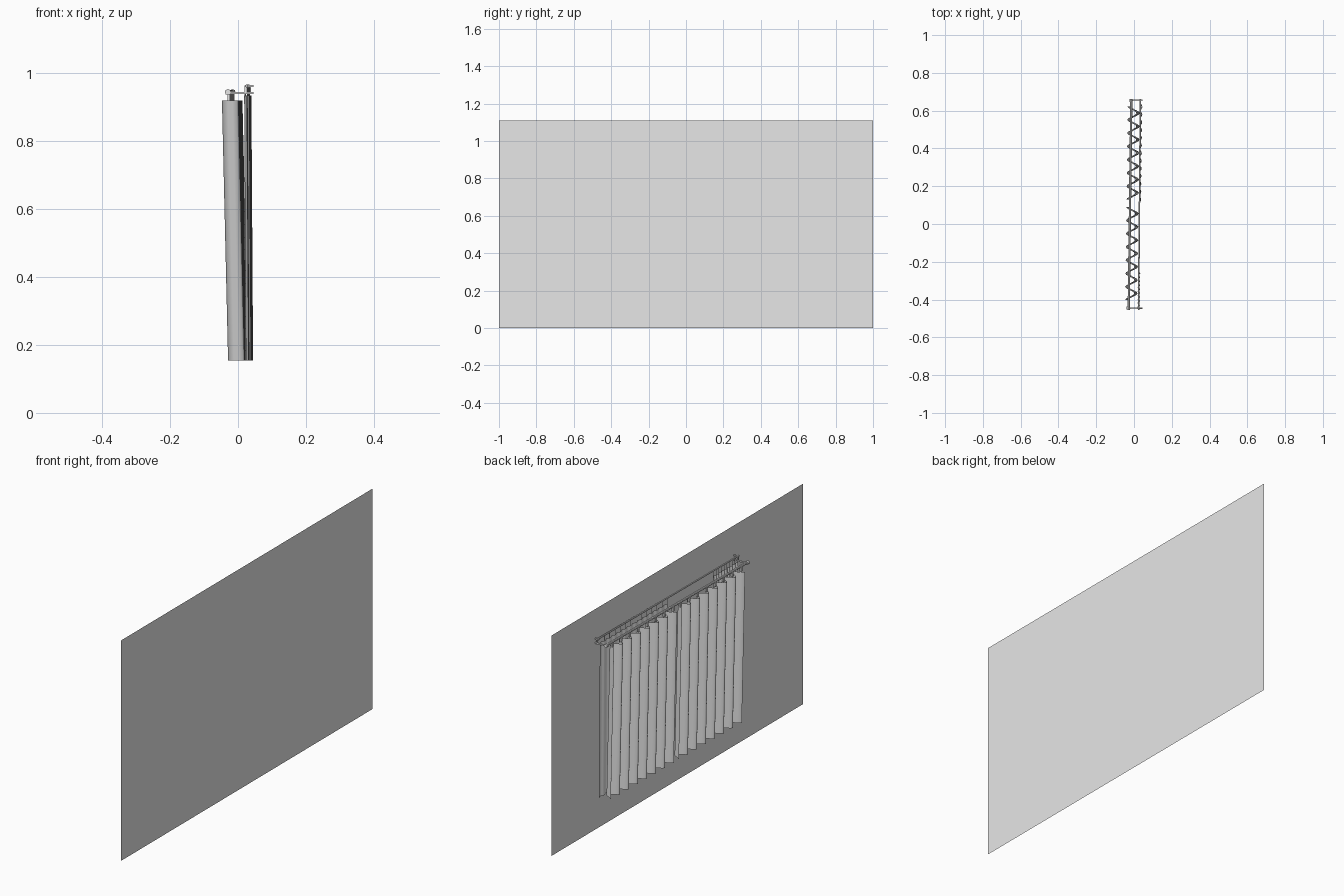
import bpy, bmesh, math
from mathutils import Vector

if "Cube" in bpy.data.objects:
    bpy.data.objects.remove(bpy.data.objects["Cube"])

grey = bpy.data.materials.new("light grey")
grey.diffuse_color = (0.8, 0.8, 0.8, 1)
grey.use_nodes = True
grey.node_tree.nodes["Principled BSDF"].inputs["Base Color"].default_value = grey.diffuse_color


def finish(bm, name, smooth=False):
    me = bpy.data.meshes.new(name)
    bm.to_mesh(me)
    bm.free()
    me.materials.append(grey)
    for p in me.polygons:
        p.use_smooth = smooth
    ob = bpy.data.objects.new(name, me)
    bpy.context.collection.objects.link(ob)
    return ob


def skew(y):
    """Sideways drift of the rails, which are not quite parallel to the wall."""
    return 0.0125 * (y - 0.1)


def rod(name, a, b, r, sides=8):
    a, b = Vector(a), Vector(b)
    bm = bmesh.new()
    bmesh.ops.create_cone(bm, cap_ends=True, segments=sides, radius1=r, radius2=r,
                          depth=(b - a).length)
    bm.transform(Vector((0, 0, 1)).rotation_difference(b - a).to_matrix().to_4x4())
    bmesh.ops.translate(bm, verts=bm.verts, vec=(a + b) / 2)
    return finish(bm, name)


def box(name, centre, size):
    bm = bmesh.new()
    bmesh.ops.create_cube(bm, size=1)
    bmesh.ops.scale(bm, verts=bm.verts, vec=size)
    bmesh.ops.translate(bm, verts=bm.verts, vec=centre)
    return finish(bm, name)


def drape(name, y0, y1, folds, x, amp, lean, z0, z1, steps=10):
    """Pleated cloth; y0 and y1 sit on folds that face the room."""
    bm = bmesh.new()
    n = folds * steps
    rows = []
    for z, dx in ((z1, 0), (z0, lean)):
        row = []
        for i in range(n + 1):
            y = y0 + (y1 - y0) * i / n
            wave = -math.cos(2 * math.pi * i / steps)
            row.append(bm.verts.new((x + skew(y) + dx + amp * wave, y, z)))
        rows.append(row)
    for i in range(n):
        bm.faces.new((rows[0][i], rows[0][i + 1], rows[1][i + 1], rows[1][i]))
    return finish(bm, name, True)


# wall behind the curtain
bm = bmesh.new()
bm.faces.new([bm.verts.new((0.048, y, z)) for y, z in ((-1, 0), (1, 0), (1, 1.11), (-1, 1.11))])
finish(bm, "wall")

# two heavy curtain panels with hooks up to the front rail
PITCH = 0.0675
for side, start in (("left", 0.622), ("right", 0.09)):
    end = start - 7.25 * PITCH
    drape(side + "_curtain", start, start - 7 * PITCH - 0.02, 7, -0.017, 0.024, 0.018, 0.155, 0.92)
    for k in range(8):
        y = start - k * PITCH - 0.015
        box(side + "_hook", (-0.021 + skew(y), y, 0.932), (0.008, 0.012, 0.026))

# sheer panels pulled aside, with thin hooks
for side, y0, y1, folds in (("left", 0.64, 0.11, 13), ("right", -0.25, -0.44, 9)):
    drape(side + "_sheer", y0, y1, folds, 0.029, 0.004, 0.005, 0.155, 0.935, 6)
    for k in range(folds + 1):
        y = y0 + (y1 - y0) * k / folds
        rod(side + "_sheer_hook", (0.027 + skew(y), y, 0.93), (0.027 + skew(y), y, 0.962), 0.0012, 4)

# front and rear rails
rod("front_rail", (-0.028, -0.455, 0.945), (-0.014, 0.662, 0.945), 0.006)
rod("rear_rail", (0.024, -0.455, 0.963), (0.034, 0.662, 0.963), 0.004)

# end brackets fixed to the wall
for y in (-0.445, 0.655):
    x = -0.023 + skew(y)
    box("bracket_arm", ((x + 0.046) / 2, y, 0.942), (0.046 - x, 0.008, 0.006))
    box("bracket_post", (0.029 + skew(y), y, 0.953), (0.006, 0.006, 0.022))
    box("rear_bracket", (0.036, y, 0.963), (0.02, 0.006, 0.006))
    rod("rail_end_knob", (x, y - 0.008, 0.945), (x, y + 0.008, 0.945), 0.009)
